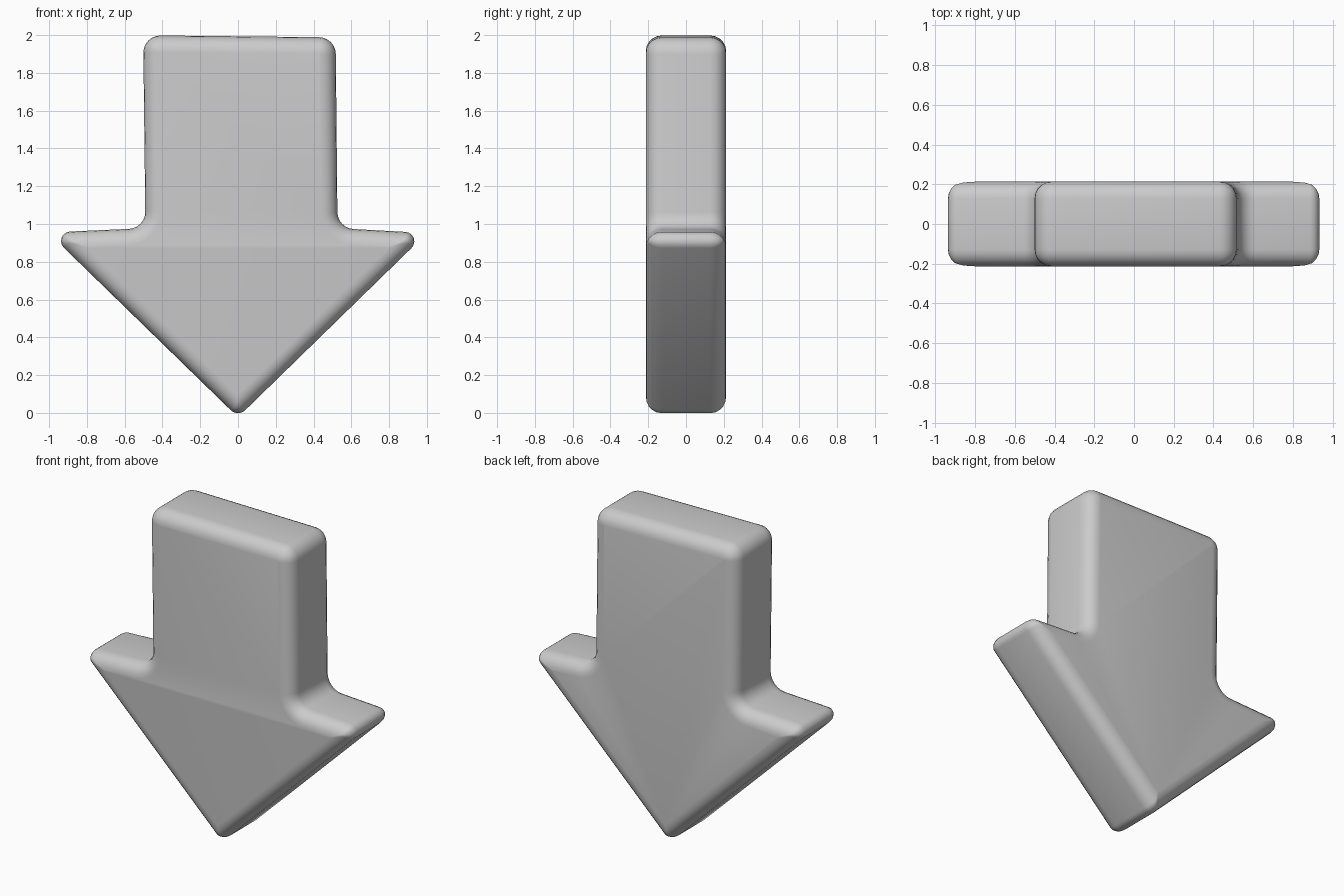
import bpy, bmesh, math
from mathutils import Vector

if "Cube" in bpy.data.objects:
    bpy.data.objects.remove(bpy.data.objects["Cube"])

HALF, BEVEL, STEPS, ARC = 0.213, 0.085, 5, 6

# Sharp outline (x, z, corner radius), counter-clockwise; negative radius = inner corner
OUTLINE = [(0, -0.023, 0.055), (1.0, 0.952, 0.05), (0.527, 0.978, -0.09), (0.517, 1.988, 0.09),
           (-0.502, 1.999, 0.09), (-0.49, 0.978, -0.09), (-1.005, 0.955, 0.05)]


def ring(d):
    """Outline inset by d with every corner rounded by an arc."""
    pts = [Vector(p[:2]) for p in OUTLINE]
    out, n = [], len(pts)
    for i, p in enumerate(pts):
        a = (p - pts[i - 1]).normalized()
        b = (pts[(i + 1) % n] - p).normalized()
        na, nb = Vector((-a.y, a.x)), Vector((-b.y, b.x))
        # the arc centre lies on the mitre line of the two edges
        mitre = (na + nb) / (1 + na.dot(nb))
        r = OUTLINE[i][2]
        r = max(r - d, 0.004) if r > 0 else r - d
        centre = p + mitre * (d + r)
        turn = math.atan2(a.x * b.y - a.y * b.x, a.dot(b))
        start = math.atan2(-na.y, -na.x)
        for k in range(ARC + 1):
            t = start + turn * k / ARC
            out.append(centre + Vector((math.cos(t), math.sin(t))) * r)
    return out


# Layers from front to back with rounded rims
angles = [math.pi / 2 * k / STEPS for k in range(STEPS + 1)]
front = [(BEVEL * (1 - math.sin(t)), -HALF + BEVEL * (1 - math.cos(t))) for t in angles]
layers = front + [(d, -y) for d, y in reversed(front)]

bm = bmesh.new()
rings = [[bm.verts.new((p.x, y, p.y)) for p in ring(d)] for d, y in layers]
for lo, hi in zip(rings, rings[1:]):
    for i in range(len(lo)):
        j = (i + 1) % len(lo)
        bm.faces.new((lo[i], lo[j], hi[j], hi[i]))
# Flat front and back
bm.faces.new(rings[0])
bm.faces.new(rings[-1])
bmesh.ops.recalc_face_normals(bm, faces=bm.faces)

mesh = bpy.data.meshes.new("down_arrow")
bm.to_mesh(mesh)
bm.free()
arrow = bpy.data.objects.new("down_arrow", mesh)
bpy.context.collection.objects.link(arrow)
bpy.context.view_layer.objects.active = arrow
arrow.select_set(True)
bpy.ops.object.shade_smooth_by_angle(angle=math.radians(40))
